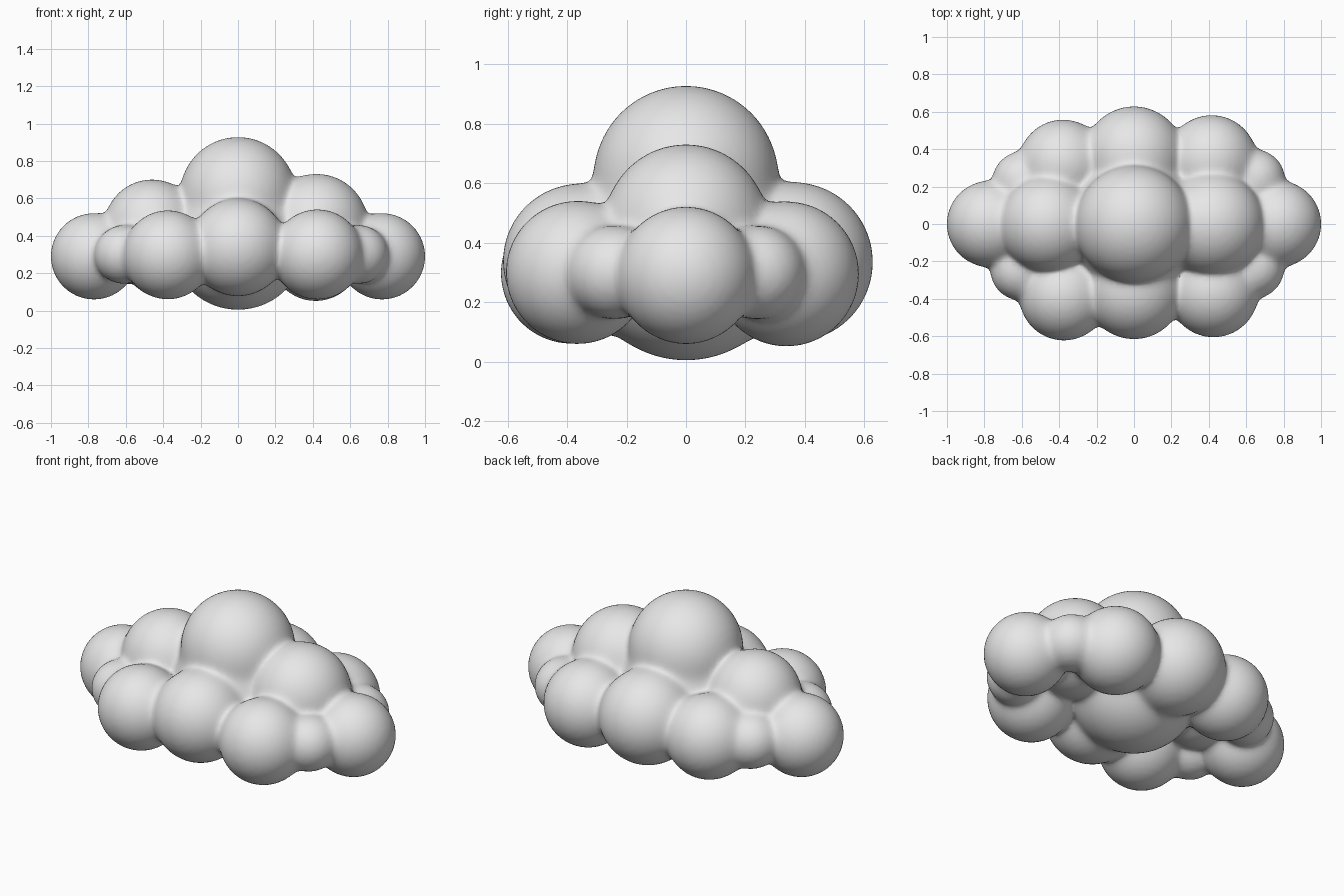
import bpy
import bmesh
import math
from mathutils import Vector, Matrix

if "Cube" in bpy.data.objects:
    bpy.data.objects.remove(bpy.data.objects["Cube"], do_unlink=True)

# Puffs of the cloud: x, y, z, radius
PUFFS = [
    (0, 0, 0.617, 0.31),          # crown
    (0, 0, 0.365, 0.36),          # belly
    (-0.46, 0, 0.445, 0.255),     # shoulders
    (0.42, 0, 0.455, 0.275),
    (-0.77, 0, 0.29, 0.23),       # ends
    (0.77, 0, 0.29, 0.23),
    (-0.375, -0.385, 0.298, 0.237),  # front row
    (0, -0.355, 0.338, 0.26),
    (0.425, -0.365, 0.3, 0.24),
    (-0.38, 0.32, 0.3, 0.237),    # back row
    (0, 0.36, 0.335, 0.268),
    (0.415, 0.338, 0.295, 0.243),
    (-0.61, -0.25, 0.3, 0.155),   # small corner puffs
    (0.645, -0.24, 0.3, 0.155),
    (-0.6, 0.23, 0.3, 0.155),
    (0.65, 0.24, 0.3, 0.155),
]
BALLS = [(Vector(p[:3]), p[3]) for p in PUFFS]
BLEND = 0.018


def blended_distance(point):
    """Soft-union distance to all puffs, with its gradient."""
    offsets = [point - centre for centre, _ in BALLS]
    dists = [o.length - ball[1] for o, ball in zip(offsets, BALLS)]
    nearest = min(dists)
    total, gradient = 0.0, Vector()
    for o, d in zip(offsets, dists):
        if d - nearest < 8 * BLEND:
            weight = math.exp((nearest - d) / BLEND)
            total += weight
            gradient += weight * o.normalized()
    return nearest - BLEND * math.log(total), gradient / total


# Overlapping spheres
bm = bmesh.new()
for centre, radius in BALLS:
    bmesh.ops.create_icosphere(bm, subdivisions=4, radius=radius,
                               matrix=Matrix.Translation(centre))
mesh = bpy.data.meshes.new("cloud")
bm.to_mesh(mesh)
bm.free()
cloud = bpy.data.objects.new("cloud", mesh)
bpy.context.collection.objects.link(cloud)
bpy.context.view_layer.objects.active = cloud
cloud.select_set(True)

# Fuse into one skin
remesh = cloud.modifiers.new("fuse", 'REMESH')
remesh.mode = 'VOXEL'
remesh.voxel_size = 0.02
bpy.ops.object.modifier_apply(modifier=remesh.name)

# Settle the skin onto the softly blended puffs
for vert in cloud.data.vertices:
    point = vert.co.copy()
    for _ in range(4):
        dist, grad = blended_distance(point)
        point -= grad * (dist / max(grad.length_squared, 0.3))
    vert.co = point

# Soft grey surface
grey = bpy.data.materials.new("cloud grey")
grey.use_nodes = True
colour = (0.8, 0.8, 0.8, 1)
grey.diffuse_color = colour
grey.node_tree.nodes["Principled BSDF"].inputs["Base Color"].default_value = colour
cloud.data.materials.clear()
cloud.data.materials.append(grey)
bpy.ops.object.shade_smooth()
